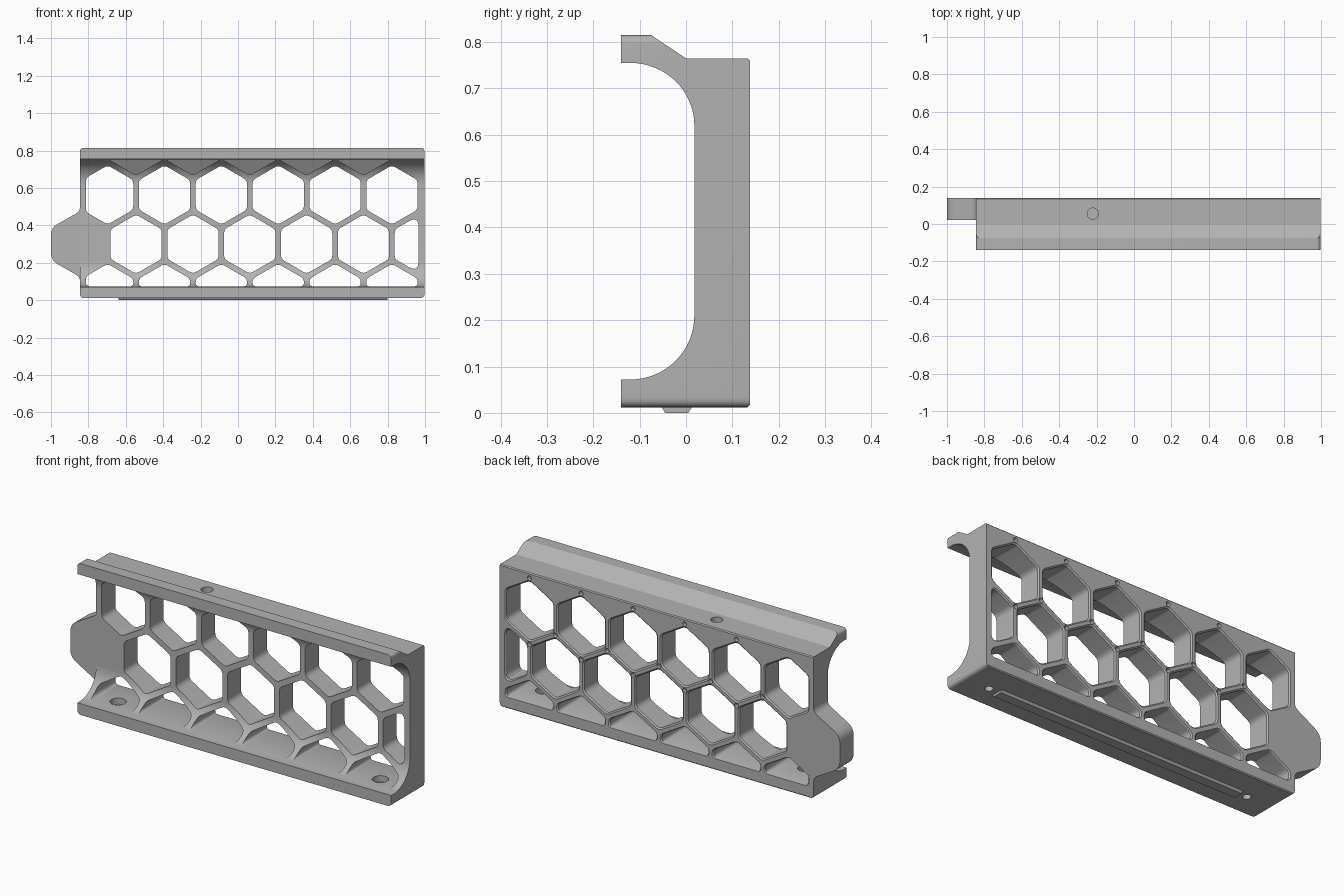
import bpy, bmesh, math
from mathutils import Vector

if "Cube" in bpy.data.objects:
    bpy.data.objects.remove(bpy.data.objects["Cube"], do_unlink=True)

grey = bpy.data.materials.new("matte_grey")
grey.use_nodes = True
colour = (0.45, 0.45, 0.45, 1)
grey.diffuse_color = colour
grey.node_tree.nodes["Principled BSDF"].inputs["Base Color"].default_value = colour

LEFT, RIGHT, BACK = -0.845, 0.997, 0.138
PITCH, HALF = 0.304, 0.137
ROW = PITCH * math.sqrt(0.75)
TOP_ROW, FIRST_X = 0.563, -0.697


def round_corners(points, radius, steps=6):
    """Replace every corner of a 2D outline with a short curve."""
    pts = [Vector(p) for p in points]
    out = []
    for i, p in enumerate(pts):
        a, b = pts[i - 1] - p, pts[(i + 1) % len(pts)] - p
        half = a.angle(b) / 2
        t = min(radius / math.tan(half), 0.45 * min(a.length, b.length))
        p0, p1 = p + a.normalized() * t, p + b.normalized() * t
        for k in range(steps + 1):
            s = k / steps
            out.append(p0 * (1 - s) ** 2 + p * 2 * s * (1 - s) + p1 * s ** 2)
    return out


def clip(points, axis, limit, side):
    """Keep the part of a 2D outline where side * (coord - limit) >= 0."""
    out = []
    for i, q in enumerate(points):
        p = points[i - 1]
        dp, dq = side * (p[axis] - limit), side * (q[axis] - limit)
        if dp * dq < 0:
            out.append(p.lerp(q, dp / (dp - dq)))
        if dq >= 0:
            out.append(q)
    return out


def hexagon(x, z):
    r = HALF / math.cos(math.pi / 6)
    return [Vector((x + r * math.sin(k * math.pi / 3), z + r * math.cos(k * math.pi / 3)))
            for k in range(6)]


def circle(x, y, r, n=24):
    return [Vector((x + r * math.cos(k * math.tau / n), y + r * math.sin(k * math.tau / n)))
            for k in range(n)]


def loft(bm, outline, axis, sections):
    """Sweep an outline along an axis; each section is (position, scale)."""
    mid = sum((Vector(p) for p in outline), Vector((0, 0))) / len(outline)
    rings = []
    for pos, scale in sections:
        ring = []
        for p in outline:
            co = list(mid + (Vector(p) - mid) * scale)
            co.insert(axis, pos)
            ring.append(bm.verts.new(co))
        rings.append(ring)
    for lower, upper in zip(rings, rings[1:]):
        for i in range(len(lower)):
            bm.faces.new((lower[i - 1], lower[i], upper[i], upper[i - 1]))
    bm.faces.new(rings[0])
    bm.faces.new(rings[-1])
    return rings


def finish(bm, name, hidden=False):
    bmesh.ops.recalc_face_normals(bm, faces=bm.faces)
    mesh = bpy.data.meshes.new(name)
    bm.to_mesh(mesh)
    bm.free()
    mesh.materials.append(grey)
    ob = bpy.data.objects.new(name, mesh)
    bpy.context.collection.objects.link(ob)
    if hidden:
        ob.hide_render = True
        ob.hide_set(True)
        ob.display_type = 'WIRE'
    return ob


def boolean(ob, cutter, operation):
    mod = ob.modifiers.new(cutter.name, 'BOOLEAN')
    mod.operation, mod.solver, mod.object = operation, 'EXACT', cutter


# Channel body: C-shaped section with large inner fillets
arc = [k * math.pi / 32 for k in range(17)]
profile = [(-0.14, 0.012), (0.133, 0.012), (BACK, 0.017), (BACK, 0.76), (0.133, 0.765),
           (0.0, 0.765), (-0.075, 0.815), (-0.14, 0.815), (-0.14, 0.755)]
profile += [(-0.12 + 0.138 * math.sin(a), 0.62 + 0.135 * math.cos(a)) for a in arc]
profile += [(-0.12 + 0.138 * math.cos(a), 0.21 - 0.138 * math.sin(a)) for a in arc]
profile.append((-0.14, 0.072))
bm = bmesh.new()
loft(bm, profile, 0, [(LEFT, 1), (RIGHT, 1)])
body = finish(bm, "channel_body")

# Rounded lip corners
bm = bmesh.new()
frame = [(LEFT, 0.012), (RIGHT, 0.012), (RIGHT, 0.815), (LEFT, 0.815)]
loft(bm, round_corners(frame, 0.022), 1, [(-0.3, 1), (0.3, 1)])
boolean(body, finish(bm, "corner_trim", True), 'INTERSECT')

# Honeycomb openings: three staggered rows, trimmed to the border
bm = bmesh.new()
for row in range(3):
    for col in range(6):
        x = FIRST_X + PITCH * (col + 0.5 * (row % 2))
        outline = hexagon(x, TOP_ROW - row * ROW)
        outline = clip(outline, 0, -0.813, 1)
        outline = clip(outline, 0, 0.965, -1)
        outline = clip(outline, 1, 0.074, 1)
        loft(bm, round_corners(outline, 0.035), 1,
             [(-0.3, 1), (BACK - 0.006, 1), (BACK, 1.05), (0.2, 1.05)])
boolean(body, finish(bm, "honeycomb_cutter", True), 'DIFFERENCE')

# Shallow pockets in the upper fillet, with a sloping back
bm = bmesh.new()
for col in range(5):
    outline = clip(hexagon(FIRST_X + PITCH * (col + 0.5), TOP_ROW + ROW), 1, 0.752, -1)
    rings = loft(bm, round_corners(outline, 0.03), 1, [(-0.3, 1), (0.0, 1)])
    for v in rings[1]:
        v.co.y = (0.755 - v.co.z) * 0.6
boolean(body, finish(bm, "pocket_cutter", True), 'DIFFERENCE')

# Pin holes at the honeycomb joints, screw holes in floor and roof
bm = bmesh.new()
corner = PITCH / math.sqrt(3)
for col in range(5):
    x = FIRST_X + PITCH * (col + 1)
    joints = [(x, TOP_ROW + corner), (x, TOP_ROW - corner),
              (x - PITCH / 2, TOP_ROW - ROW + corner)]
    for jx, jz in joints:
        loft(bm, circle(jx, jz, 0.012, 12), 1, [(0.118, 1), (0.16, 1)])
for x in (-0.69, 0.85):
    loft(bm, circle(x, -0.02, 0.02), 2, [(-0.1, 1), (0.04, 1), (0.041, 2), (0.13, 2)])
loft(bm, circle(-0.22, 0.055, 0.03), 2, [(0.715, 1), (0.9, 1)])
boolean(body, finish(bm, "hole_cutter", True), 'DIFFERENCE')

# Side tab
bm = bmesh.new()
tab = [(-0.83, 0.53), (LEFT, 0.53), (LEFT, 0.475), (-1, 0.387),
       (-1, 0.213), (LEFT, 0.125), (LEFT, 0.07), (-0.83, 0.07)]
loft(bm, round_corners(tab, 0.07), 1, [(0.022, 1), (BACK, 1)])
side_tab = finish(bm, "side_tab")

# Underside locating rail
bm = bmesh.new()
rail = [(-0.045, 0), (0.005, 0), (0.014, 0.014), (-0.054, 0.014)]
loft(bm, rail, 0, [(-0.64, 1), (0.8, 1)])
bottom_rail = finish(bm, "bottom_rail")

# Bake the cuts and shade
depsgraph = bpy.context.evaluated_depsgraph_get()
baked = bpy.data.meshes.new_from_object(body.evaluated_get(depsgraph))
body.modifiers.clear()
body.data = baked
for name in ("corner_trim", "honeycomb_cutter", "pocket_cutter", "hole_cutter"):
    bpy.data.objects.remove(bpy.data.objects[name], do_unlink=True)
for ob in (body, side_tab, bottom_rail):
    bpy.ops.object.select_all(action='DESELECT')
    ob.select_set(True)
    bpy.context.view_layer.objects.active = ob
    bpy.ops.object.shade_smooth_by_angle(angle=math.radians(25))
